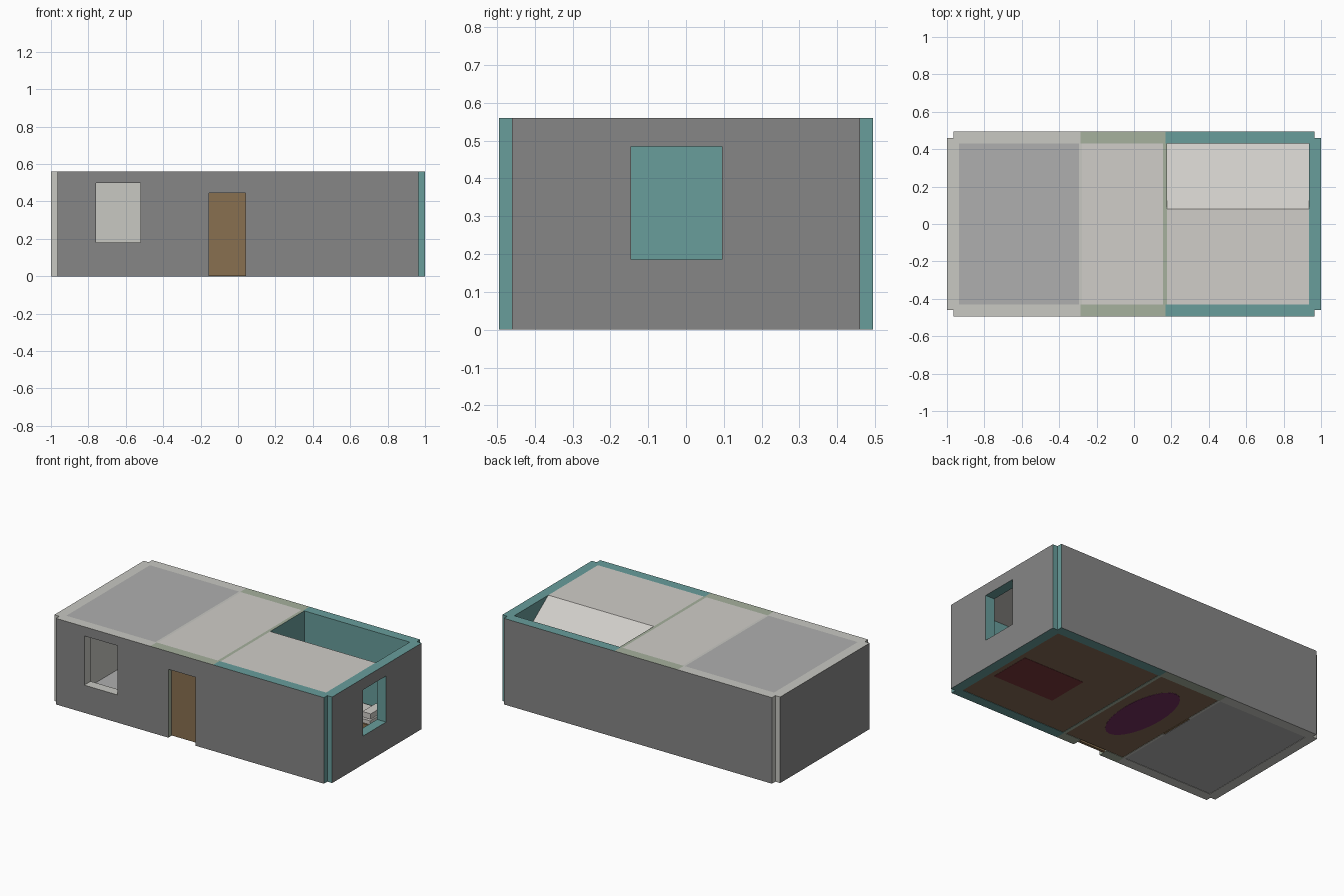
import bpy, bmesh, math
from mathutils import Vector

if "Cube" in bpy.data.objects:
    bpy.data.objects.remove(bpy.data.objects["Cube"])

H = 0.56                      # wall height
OX, OY = 1.0, 0.495           # outer half sizes
T, NOTCH = 0.065, 0.035       # wall thickness, corner notch
SPLIT_L, SPLIT_R = -0.285, 0.168


def mat(name, rgb):
    m = bpy.data.materials.new(name)
    m.diffuse_color = (*rgb, 1)
    m.use_nodes = True
    m.node_tree.nodes["Principled BSDF"].inputs["Base Color"].default_value = m.diffuse_color
    return m


GREY = mat("outer_grey", (0.24, 0.24, 0.24))
STONE = mat("pale_stone", (0.58, 0.58, 0.54))
GREEN = mat("sage_green", (0.38, 0.44, 0.34))
TEAL = mat("teal", (0.14, 0.34, 0.33))
CREAM = mat("cream", (0.63, 0.61, 0.58))
CEIL_GREY = mat("ceiling_grey", (0.43, 0.43, 0.43))
WOOD = mat("door_wood", (0.25, 0.16, 0.08))
FLOOR = mat("floor_brown", (0.24, 0.15, 0.09))
MAROON = mat("maroon", (0.2, 0.04, 0.045))
PURPLE = mat("purple", (0.18, 0.03, 0.12))


def add(name, bm, *mats):
    bmesh.ops.recalc_face_normals(bm, faces=bm.faces)
    me = bpy.data.meshes.new(name)
    bm.to_mesh(me)
    bm.free()
    ob = bpy.data.objects.new(name, me)
    for m in mats:
        me.materials.append(m)
    bpy.context.collection.objects.link(ob)
    return ob


def box(name, x, y, z, *mats, outward=None):
    """Box from ranges; faces looking 'outward' get the second material."""
    bm = bmesh.new()
    bmesh.ops.create_cube(bm, size=1)
    for v in bm.verts:
        v.co = Vector([r[0] + (c + 0.5) * (r[1] - r[0]) for c, r in zip(v.co, (x, y, z))])
    bm.normal_update()
    if outward:
        for f in bm.faces:
            if f.normal.dot(Vector(outward)) > 0.9:
                f.material_index = 1
    return add(name, bm, *mats)


def cut(ob, x, y, z):
    """Cut a box opening through a wall."""
    c = box("cutter", x, y, z)
    c.hide_render = True
    mod = ob.modifiers.new("opening", 'BOOLEAN')
    mod.operation, mod.object, mod.solver = 'DIFFERENCE', c, 'EXACT'
    bpy.context.view_layer.objects.active = ob
    bpy.ops.object.modifier_apply(modifier=mod.name)
    bpy.data.objects.remove(c)


# Front and back walls, one lined section per room
walls = {}
rooms = [("left", -OX + NOTCH, SPLIT_L, STONE),
         ("middle", SPLIT_L, SPLIT_R, GREEN),
         ("right", SPLIT_R, OX - NOTCH, TEAL)]
for room, x0, x1, m in rooms:
    for side, s in (("front", -1), ("back", 1)):
        y = sorted((s * OY, s * (OY - T)))
        n = f"{room}_{side}_wall"
        walls[n] = box(n, (x0, x1), y, (0, H), m, GREY, outward=(0, s, 0))

# End walls
for side, s, m in (("left", -1, STONE), ("right", 1, TEAL)):
    x = sorted((s * OX, s * (OX - T)))
    walls[side] = box(f"{side}_end_wall", x, (-OY + NOTCH, OY - NOTCH), (0, H),
                      m, GREY, outward=(s, 0, 0))

# Partitions between rooms, lined in each room's colour
IY = OY - T
left_part = box("left_partition", (SPLIT_L - 0.008, SPLIT_L + 0.008), (-IY, IY), (0, H),
                STONE, GREEN, outward=(1, 0, 0))
box("right_partition", (0.155, 0.176), (-IY, IY), (0, H), GREEN, TEAL, outward=(1, 0, 0))

# Window and door openings
cut(walls["left_front_wall"], (-0.76, -0.52), (-0.6, -0.4), (0.18, 0.5))
cut(walls["right"], (0.9, 1.1), (-0.145, 0.095), (0.185, 0.485))
cut(walls["middle_front_wall"], (-0.155, 0.04), (-0.6, -0.4), (-0.1, 0.445))
cut(left_part, (-0.4, -0.2), (-0.07, 0.16), (-0.1, 0.445))

# Doors
box("front_door", (-0.155, 0.04), (-0.462, -0.445), (0.002, 0.445), WOOD)
box("inner_door", (SPLIT_L - 0.006, SPLIT_L + 0.006), (-0.07, 0.16), (0.002, 0.445), WOOD)

# Floors and ceilings
IX = OX - T
spans = [("left", -IX, SPLIT_L - 0.008, CEIL_GREY, CEIL_GREY, IY),
         ("middle", SPLIT_L + 0.008, 0.155, FLOOR, CREAM, IY),
         ("right", 0.176, IX, FLOOR, CREAM, 0.08)]
for room, x0, x1, fm, cm, y1 in spans:
    box(f"{room}_floor", (x0, x1), (-IY, IY), (0.002, 0.008), fm)
    box(f"{room}_ceiling", (x0, x1), (-IY, y1), (H - 0.005, H), cm)

# Sloped ceiling panel dropping to the back of the right room
bm = bmesh.new()
prof = [(0.08, H), (IY, 0.31), (IY, 0.304), (0.08, H - 0.006)]
face = bm.faces.new([bm.verts.new((0.176, y, z)) for y, z in prof])
ext = bmesh.ops.extrude_face_region(bm, geom=[face])["geom"]
bmesh.ops.translate(bm, vec=(IX - 0.176, 0, 0),
                    verts=[g for g in ext if isinstance(g, bmesh.types.BMVert)])
add("sloped_ceiling", bm, CREAM)

# Rugs
box("right_room_rug", (0.46, 0.9), (-0.19, 0.09), (0.0005, 0.011), MAROON)
bm = bmesh.new()
bmesh.ops.create_cone(bm, cap_ends=True, segments=24, radius1=1, radius2=1, depth=0.011)
for v in bm.verts:
    v.co = (v.co.x * 0.13 - 0.04, v.co.y * 0.3 + 0.03, v.co.z + 0.006)
add("oval_rug", bm, PURPLE)

# Low bed under the sloped ceiling
box("bed_frame", (0.3, 0.8), (0.22, 0.42), (0.008, 0.06), WOOD)
box("mattress", (0.31, 0.79), (0.23, 0.41), (0.06, 0.085), CREAM)
box("pillow", (0.72, 0.78), (0.25, 0.39), (0.085, 0.12), CREAM)
